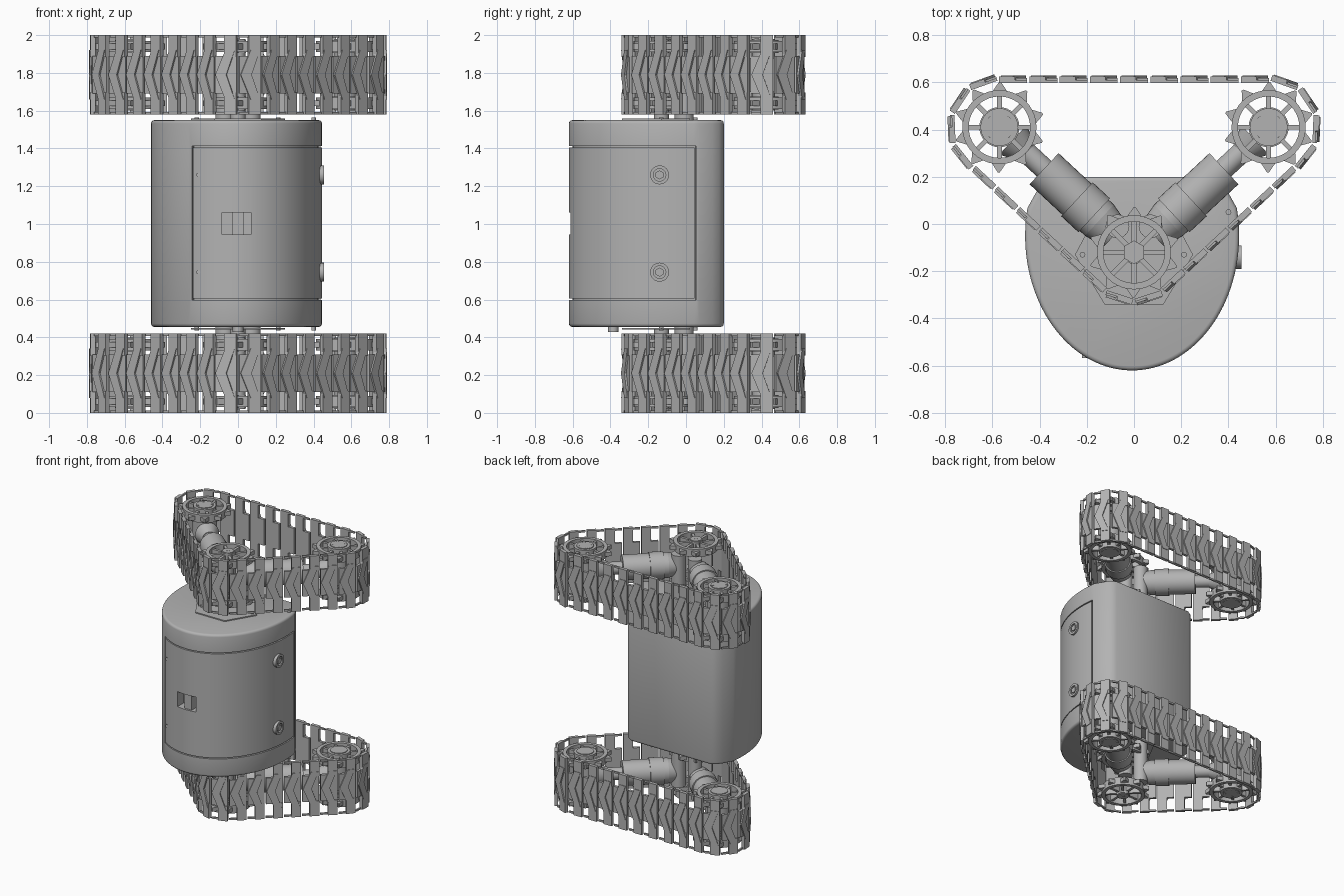
import bpy, bmesh
from math import sin, cos, pi, radians, degrees, atan2
from mathutils import Vector, Matrix

if "Cube" in bpy.data.objects:
    bpy.data.objects.remove(bpy.data.objects["Cube"], do_unlink=True)

GREY = (0.45, 0.45, 0.45, 1)
mat = bpy.data.materials.new("plain grey")
mat.use_nodes = True
mat.diffuse_color = GREY
mat.node_tree.nodes["Principled BSDF"].inputs["Base Color"].default_value = GREY


def make(name, bm, smooth=True):
    bmesh.ops.recalc_face_normals(bm, faces=bm.faces)
    mesh = bpy.data.meshes.new(name)
    bm.to_mesh(mesh)
    bm.free()
    mesh.materials.append(mat)
    obj = bpy.data.objects.new(name, mesh)
    bpy.context.collection.objects.link(obj)
    if smooth:
        soften(obj)
    return obj


def activate(obj):
    bpy.ops.object.select_all(action='DESELECT')
    obj.select_set(True)
    bpy.context.view_layer.objects.active = obj


def soften(obj):
    activate(obj)
    bpy.ops.object.shade_smooth_by_angle(angle=radians(35))


def prism(bm, pts, low, high, frame=Matrix()):
    """Extrude a flat outline along the frame's third axis."""
    a = [bm.verts.new(frame @ Vector((x, y, low))) for x, y in pts]
    b = [bm.verts.new(frame @ Vector((x, y, high))) for x, y in pts]
    bm.faces.new(a[::-1])
    bm.faces.new(b)
    for i in range(len(pts)):
        j = (i + 1) % len(pts)
        bm.faces.new((a[i], a[j], b[j], b[i]))


def rect(x0, x1, y0, y1):
    return [(x0, y0), (x1, y0), (x1, y1), (x0, y1)]


def rod(bm, p, q, r, r2=None, n=32):
    p, q = Vector(p), Vector(q)
    d = q - p
    m = Matrix.Translation((p + q) / 2) @ d.to_track_quat('Z', 'Y').to_matrix().to_4x4()
    bmesh.ops.create_cone(bm, cap_ends=True, segments=n, radius1=r,
                          radius2=r if r2 is None else r2, depth=d.length, matrix=m)


def ring(bm, inner, outer, low, high, frame, n=40):
    rows = [[bm.verts.new(frame @ Vector((r * cos(2 * pi * i / n), r * sin(2 * pi * i / n), z)))
             for i in range(n)] for r, z in ((inner, low), (outer, low), (outer, high), (inner, high))]
    for k in range(4):
        for i in range(n):
            j, l = (i + 1) % n, (k + 1) % 4
            bm.faces.new((rows[k][i], rows[k][j], rows[l][j], rows[l][i]))


def cut(obj, cutter, keep=False):
    cutter.hide_render = True
    activate(obj)
    mod = obj.modifiers.new("cut", 'BOOLEAN')
    mod.operation, mod.object, mod.solver = 'DIFFERENCE', cutter, 'EXACT'
    bpy.ops.object.modifier_apply(modifier=mod.name)
    if not keep:
        bpy.data.objects.remove(cutter, do_unlink=True)


# Body: egg-shaped plan with a flat back
def arc(a0, a1, offset=0, n=48):
    out = []
    for i in range(n + 1):
        t = radians(a0 + (a1 - a0) * i / n)
        out.append((-0.008 + (0.453 + offset) * cos(t), -0.05 + (0.57 + offset) * sin(t)))
    return out


def slab(name, a0, a1, inner, outer, low, high):
    bm = bmesh.new()
    prism(bm, arc(a0, a1, inner) + arc(a0, a1, outer)[::-1], low, high)
    return make(name, bm, False)


corner = [(0.395, 0.14), (0.37, 0.175), (0.33, 0.2)]
bm = bmesh.new()
prism(bm, arc(-192, 12, n=72) + corner + [(-x - 0.016, y) for x, y in corner[::-1]], 0.455, 1.55)
body = make("body", bm, False)
activate(body)
bev = body.modifiers.new("round", 'BEVEL')
bev.width, bev.segments, bev.limit_method, bev.angle_limit = 0.018, 3, 'ANGLE', radians(50)
bpy.ops.object.modifier_apply(modifier=bev.name)

# Wrap-around door set in a recess, with a handle pocket
cut(body, slab("door_recess", -121.5, 10.5, -0.02, 0.03, 0.597, 1.413))
door = slab("door", -120.7, 9.7, -0.022, 0, 0.605, 1.405)
bm = bmesh.new()
prism(bm, rect(-0.085, 0.07, -0.7, -0.54), 0.945, 1.06)
pocket = make("handle_pocket", bm, False)
cut(body, pocket, keep=True)
cut(door, pocket)
soften(body)
soften(door)
bm = bmesh.new()
prism(bm, rect(-0.03, 0.03, -0.605, -0.53), 0.94, 1.065)
make("door_handle", bm)

# Door locks and screws
for z, tag in ((0.745, "lower"), (1.26, "upper")):
    bm = bmesh.new()
    side = Matrix.Translation((0.42, -0.14, z)) @ Matrix.Rotation(pi / 2, 4, 'Y')
    ring(bm, 0.033, 0.05, 0, 0.035, side)
    rod(bm, (0.4, -0.14, z), (0.442, -0.14, z), 0.034)
    rod(bm, (0.4, -0.14, z), (0.453, -0.14, z), 0.024, n=6)
    make(tag + "_door_lock", bm)
    bm = bmesh.new()
    rod(bm, (-0.21, -0.54, z), (-0.21, -0.567, z), 0.011, n=12)
    make(tag + "_door_screw", bm)
bm = bmesh.new()
rod(bm, (0, -0.385, 0.427), (0, -0.385, 0.47), 0.028)
make("bottom_knob", bm)

# Track layout: three wheel centres, path walked clockwise from above
LEFT, FRONT, RIGHT = Vector((0.57, 0.41)), Vector((0, -0.12)), Vector((-0.57, 0.41))
RADIUS, LINKS, HALF = 0.202, 31, 0.21
slope = degrees(atan2(-0.57, 0.53))
path = [(LEFT, LEFT, 90, slope), (LEFT, FRONT, slope, slope),
        (FRONT, FRONT, slope, -180 - slope), (FRONT, RIGHT, -180 - slope, -180 - slope),
        (RIGHT, RIGHT, -180 - slope, -270), (RIGHT, LEFT, -270, -270)]
lengths = [(b - a).length + RADIUS * radians(abs(u - v)) for a, b, u, v in path]
total = sum(lengths)


def on_path(s):
    s %= total
    for (a, b, u, v), size in zip(path, lengths):
        if s <= size:
            t = radians(u + (v - u) * s / size)
            out = Vector((cos(t), sin(t)))
            return a.lerp(b, s / size) + out * RADIUS, out
        s -= size


def add_link(bm, frame):
    prism(bm, rect(-0.059, 0.059, -0.1, 0.1), -0.014, 0.006, frame)
    prism(bm, [(0.055, 0), (0, 0.13), (-0.052, 0.13), (-0.005, 0), (-0.052, -0.13), (0, -0.13)],
          -0.004, 0.016, frame)
    for s in (-1, 1):
        prism(bm, rect(-0.059, 0.008, s * 0.095, s * HALF), -0.014, 0.012, frame)
        prism(bm, rect(0, 0.059, s * 0.197, s * HALF), -0.014, -0.002, frame)


def add_sprocket(bm, frame):
    ring(bm, 0.13, 0.157, -0.03, 0.03, frame)
    for i in range(10):
        turn = frame @ Matrix.Rotation(2 * pi * i / 10 + 0.3, 4, 'Z')
        prism(bm, [(0.15, -0.032), (0.192, -0.004), (0.192, 0.004), (0.15, 0.032)],
              -0.015, 0.015, turn)
    for i in range(8):
        turn = frame @ Matrix.Rotation(2 * pi * i / 8, 4, 'Z')
        prism(bm, rect(0.03, 0.14, -0.01, 0.01), -0.02, 0.02, turn)


def build_track(tag, zc, s):
    """One track unit; s points away from the body."""
    bm = bmesh.new()
    for i in range(LINKS):
        p, out = on_path(i * total / LINKS - 0.57)
        frame = Matrix(((out.y, 0, out.x, p.x), (-out.x, 0, out.y, p.y),
                        (0, 1, 0, zc), (0, 0, 0, 1)))
        add_link(bm, frame)
    make(tag + "_track_links", bm, False)

    # Paired sprockets on a hub
    for c, side in ((LEFT, "left"), (FRONT, "front"), (RIGHT, "right")):
        bm = bmesh.new()
        hub = 0.05 if side == "front" else 0.08
        for v in (-0.15, 0.15):
            add_sprocket(bm, Matrix.Translation((c.x, c.y, zc + v)))
            rod(bm, (c.x, c.y, zc + v - 0.035), (c.x, c.y, zc + v + 0.035), hub,
                n=6 if side == "front" else 32)
        rod(bm, (c.x, c.y, zc - 0.19), (c.x, c.y, zc + 0.19), 0.04 if side == "front" else 0.06)
        for i in range(4 if side != "front" else 1):
            d = Matrix.Rotation(i * pi / 2 + pi / 4, 2) @ Vector((0.05 if side != "front" else 0, 0))
            rod(bm, (c.x + d.x, c.y + d.y, zc), (c.x + d.x, c.y + d.y, zc + s * 0.192), 0.011, n=12)
        make(f"{tag}_{side}_sprocket", bm)

    # Drive motors reaching out to the rear wheels, on upright posts
    for end, side in ((LEFT, "left"), (RIGHT, "right")):
        bm = bmesh.new()

        def at(d):
            p = FRONT + (end - FRONT).normalized() * d
            return (p.x, p.y, zc)
        for d0, d1, r0, r1 in ((0.11, 0.2, 0.07, 0.09), (0.2, 0.52, 0.09, 0.09),
                               (0.23, 0.33, 0.098, 0.098), (0.52, 0.64, 0.045, 0.045),
                               (0.62, 0.7, 0.05, 0.085)):
            rod(bm, at(d0), at(d1), r0, r1)
        rod(bm, (end.x, end.y, zc - 0.09), (end.x, end.y, zc + 0.09), 0.085)
        make(f"{tag}_{side}_motor", bm)
        bm = bmesh.new()
        x = 0.07 if end.x > 0 else -0.07
        rod(bm, (x, -0.01, zc - s * 0.27), (x, -0.01, zc + s * 0.1), 0.05)
        make(f"{tag}_{side}_post", bm)

    # Mounting plate bolted to the body
    bm = bmesh.new()
    half = [(0.125, -0.34), (0.25, -0.13), (0.17, 0.02)]
    face = zc - s * 0.24
    prism(bm, half + [(-x, y) for x, y in half[::-1]], face, face + s * 0.008)
    for x, y in ((0.212, -0.13), (-0.218, -0.13), (0.4, 0.05)):
        rod(bm, (x, y, face - s * 0.01), (x, y, face + s * 0.015), 0.012, n=12)
    rod(bm, (0, -0.13, face), (0, -0.13, face + s * 0.05), 0.04)
    make(tag + "_mount_plate", bm)


build_track("top", 1.79, 1)
build_track("bottom", 0.21, -1)
